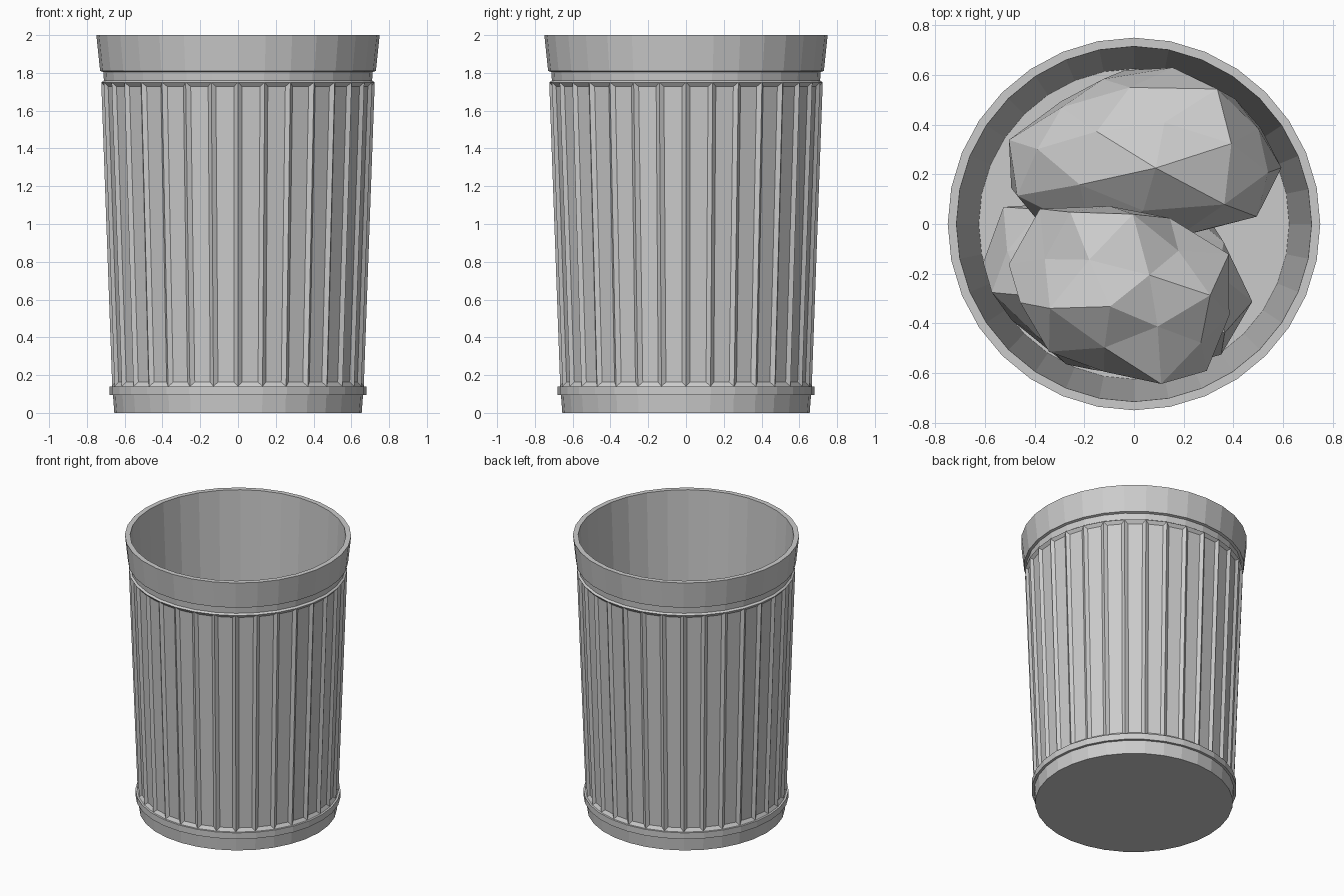
import bpy, bmesh, math, random
from mathutils import Vector, Euler

if "Cube" in bpy.data.objects:
    bpy.data.objects.remove(bpy.data.objects["Cube"])

SIDES = 32


def finish(bm, name):
    bmesh.ops.recalc_face_normals(bm, faces=bm.faces)
    me = bpy.data.meshes.new(name)
    bm.to_mesh(me)
    bm.free()
    ob = bpy.data.objects.new(name, me)
    bpy.context.collection.objects.link(ob)
    return ob


# Can: outer profile from the base up, over the lip and down the inside wall
profile = [(0.655, 0), (0.662, 0.095), (0.68, 0.095), (0.68, 0.14), (0.666, 0.14),
           (0.724, 1.75), (0.71, 1.76), (0.713, 1.805), (0.73, 1.81), (0.75, 2.0),
           (0.715, 2.0), (0.625, 0.05)]
PANEL_ROW = 4
bm = bmesh.new()
rings = []
for r, z in profile:
    rings.append([bm.verts.new((r * math.cos(2 * math.pi * i / SIDES),
                                r * math.sin(2 * math.pi * i / SIDES), z))
                  for i in range(SIDES)])
panels = []
for k in range(len(rings) - 1):
    a, b = rings[k], rings[k + 1]
    for i in range(SIDES):
        j = (i + 1) % SIDES
        f = bm.faces.new((a[i], a[j], b[j], b[i]))
        if k == PANEL_ROW:
            panels.append(f)
bm.faces.new(rings[0][::-1])
bm.faces.new(rings[-1])

# Recessed flutes around the body
bmesh.ops.recalc_face_normals(bm, faces=bm.faces)
bmesh.ops.inset_individual(bm, faces=panels, thickness=0.032, depth=-0.016)
finish(bm, "trash_can")


# Crumpled low-poly rubbish bags
def bag(name, centre, size, turn, seed):
    rng = random.Random(seed)
    rot = Euler((rng.uniform(-0.4, 0.4), rng.uniform(-0.4, 0.4), rng.uniform(0, 6))).to_matrix()
    spin = Euler((0, 0, math.radians(turn))).to_matrix()
    bm = bmesh.new()
    bmesh.ops.create_icosphere(bm, subdivisions=2, radius=1)
    for v in bm.verts:
        p = rot @ v.co * rng.uniform(0.82, 1.1)
        p = Vector([c * s for c, s in zip(p, size)])
        p = spin @ p + Vector(centre)
        # keep the bag inside the tapered wall and above the floor
        p.z = max(p.z, 0.06)
        limit = 0.61 + 0.045 * p.z
        d = math.hypot(p.x, p.y)
        if d > limit:
            p.x *= limit / d
            p.y *= limit / d
        v.co = p
    finish(bm, name)


bag("rubbish_bag_lower", (-0.08, -0.24, 0.45), (0.56, 0.40, 0.42), -8, 3)
bag("rubbish_bag_back", (0.07, 0.28, 0.80), (0.58, 0.38, 0.46), 0, 8)
bag("rubbish_bag_top", (-0.04, -0.27, 1.12), (0.45, 0.39, 0.42), -15, 5)
